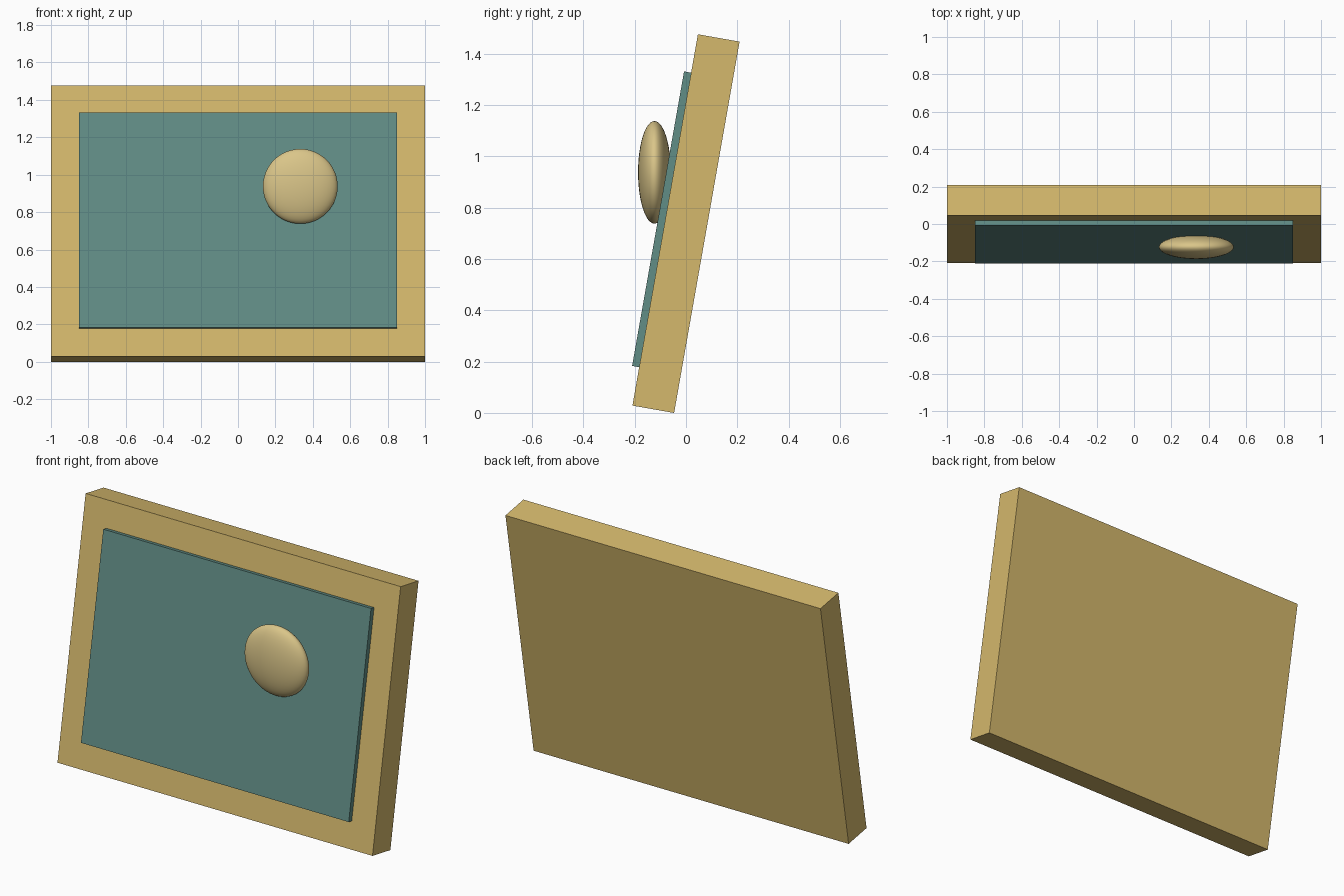
import bpy
from math import radians
from mathutils import Matrix, Vector

cube = bpy.data.objects.get("Cube")
if cube:
    bpy.data.objects.remove(cube, do_unlink=True)

TILT = Matrix.Rotation(radians(-10), 4, "X")
CENTRE = Vector((0, 0, 0.738))


def material(name, rgb):
    mat = bpy.data.materials.new(name)
    mat.use_nodes = True
    mat.diffuse_color = (*rgb, 1)
    mat.node_tree.nodes["Principled BSDF"].inputs["Base Color"].default_value = (*rgb, 1)
    return mat


def slab(name, size, offset, mat):
    """Box leaning back with the board; offset is measured along its thickness."""
    bpy.ops.mesh.primitive_cube_add(size=1)
    obj = bpy.context.object
    obj.name = name
    obj.data.transform(Matrix.Diagonal((*size, 1)))
    obj.matrix_world = Matrix.Translation(CENTRE) @ TILT @ Matrix.Translation((0, offset, 0))
    obj.data.materials.append(mat)
    return obj


gold = material("warm gold", (0.66, 0.48, 0.15))
teal = material("muted teal", (0.12, 0.266, 0.238))
sand = material("pale sand", (0.70, 0.56, 0.25))

# Leaning board and the raised panel on its front
slab("frame", (2, 0.165, 1.47), 0, gold)
slab("panel", (1.7, 0.033, 1.166), -0.094, teal)

# Flattened upright disc standing proud of the panel
bpy.ops.mesh.primitive_uv_sphere_add(segments=48, ring_count=24, radius=1)
disc = bpy.context.object
disc.name = "round_disc"
disc.data.transform(Matrix.Diagonal((0.2, 0.064, 0.2, 1)))
disc.location = (0.333, -0.123, 0.938)
disc.data.materials.append(sand)
bpy.ops.object.shade_smooth()
